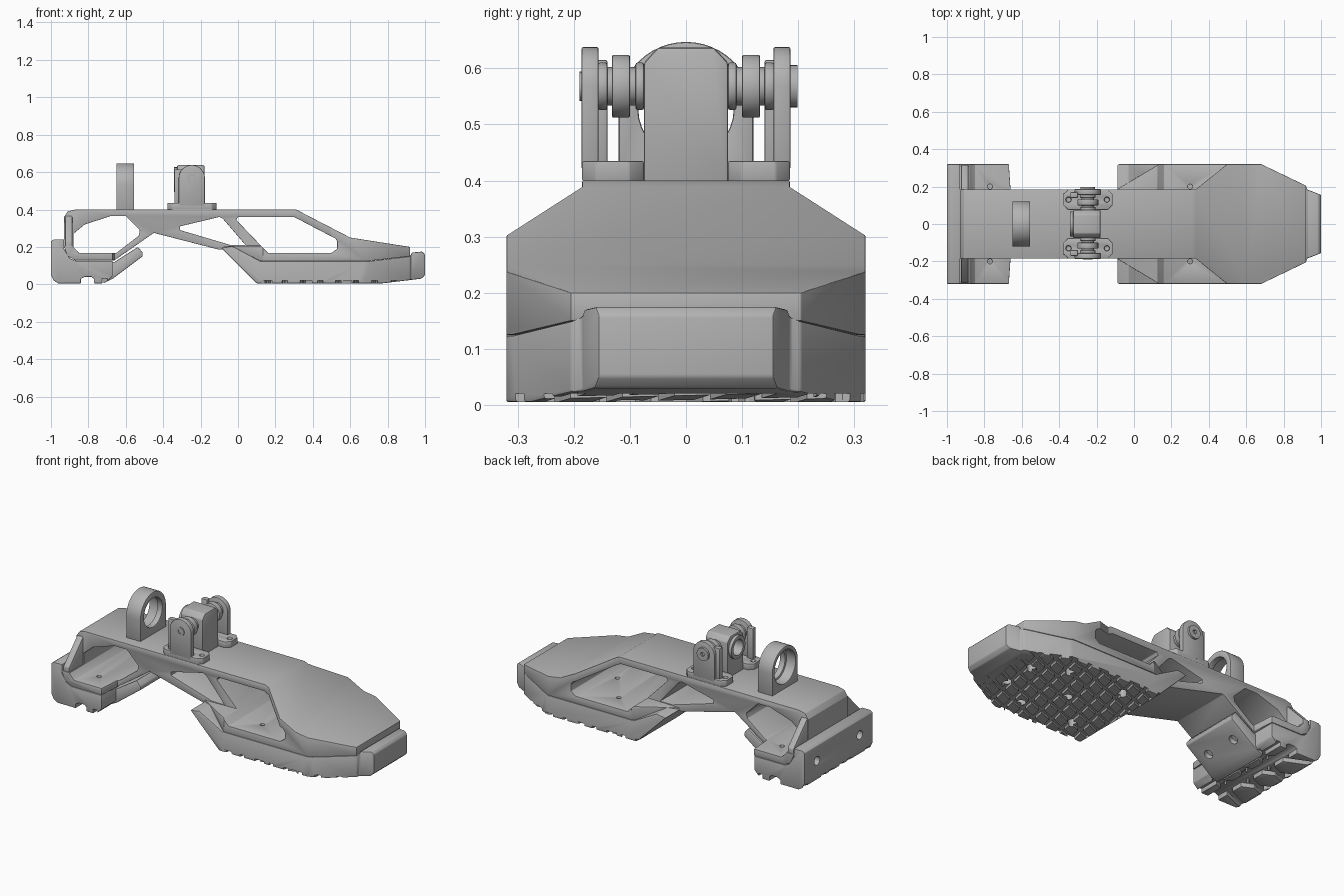
import bpy, bmesh, math
from mathutils import Matrix, Vector

cube = bpy.data.objects.get("Cube")
if cube:
    bpy.data.objects.remove(cube)

grey = bpy.data.materials.new("mid grey")
grey.use_nodes = True
grey.diffuse_color = (0.45, 0.45, 0.45, 1)
grey.node_tree.nodes["Principled BSDF"].inputs["Base Color"].default_value = grey.diffuse_color


def finish(name, bm):
    bmesh.ops.recalc_face_normals(bm, faces=bm.faces)
    mesh = bpy.data.meshes.new(name)
    bm.to_mesh(mesh)
    bm.free()
    mesh.materials.append(grey)
    obj = bpy.data.objects.new(name, mesh)
    bpy.context.collection.objects.link(obj)
    return obj


def add_prism(bm, pts, axis, lo, hi):
    """Extrude a 2D outline along one axis: (x, z) on y, (y, z) on x, (x, y) on z."""
    place = {"x": lambda p, t: (t, p[0], p[1]),
             "y": lambda p, t: (p[0], t, p[1]),
             "z": lambda p, t: (p[0], p[1], t)}[axis]
    a = [bm.verts.new(place(p, lo)) for p in pts]
    b = [bm.verts.new(place(p, hi)) for p in pts]
    bm.faces.new(a)
    bm.faces.new(b[::-1])
    for i in range(len(pts)):
        j = (i + 1) % len(pts)
        bm.faces.new((a[i], a[j], b[j], b[i]))


def prism(name, pts, axis, lo, hi):
    bm = bmesh.new()
    add_prism(bm, pts, axis, lo, hi)
    return finish(name, bm)


def circle(cx, cy, r, n=24):
    return [(cx + r * math.cos(math.tau * i / n), cy + r * math.sin(math.tau * i / n))
            for i in range(n)]


def arch(cx, cy, r, base, n=16):
    arc = [(cx + r * math.cos(math.pi * i / n), cy + r * math.sin(math.pi * i / n))
           for i in range(n + 1)]
    return arc + [(cx - r, base), (cx + r, base)]


def rect(x0, x1, y0, y1):
    return [(x0, y0), (x1, y0), (x1, y1), (x0, y1)]


def mirror(pts):
    return [(x, -y) for x, y in pts]


def boolean(obj, cutter, op="DIFFERENCE"):
    mod = obj.modifiers.new("cut", "BOOLEAN")
    mod.operation, mod.solver, mod.object = op, "EXACT", cutter
    cutter.hide_render = True
    apply(obj)
    bpy.data.objects.remove(cutter)


def apply(obj):
    graph = bpy.context.evaluated_depsgraph_get()
    mesh = bpy.data.meshes.new_from_object(obj.evaluated_get(graph))
    obj.modifiers.clear()
    obj.data = mesh


def cut(obj, outlines, axis, lo, hi):
    bm = bmesh.new()
    for pts in outlines:
        add_prism(bm, pts, axis, lo, hi)
    boolean(obj, finish("cutter", bm))


def smooth(obj, width=0.0):
    if width:
        mod = obj.modifiers.new("edge bevel", "BEVEL")
        mod.width, mod.segments, mod.angle_limit = width, 2, math.radians(35)
        apply(obj)
    bpy.ops.object.select_all(action="DESELECT")
    obj.select_set(True)
    bpy.context.view_layer.objects.active = obj
    bpy.ops.object.shade_smooth_by_angle(angle=math.radians(30))


# Frame: side profile, window openings, then trimmed to its plan shape
frame = prism("frame", [(-.93, .2), (-.93, .36), (-.91, .39), (-.87, .4), (.31, .4), (.6, .25),
                        (.92, .2), (.92, .15), (.7, .125), (.12, .125), (-.05, .185), (-.1, .185),
                        (-.45, .275), (-.66, .128), (-.87, .128), (-.91, .15)], "y", -.32, .32)
windows = [
    [(-.88, .2), (-.88, .27), (-.82, .32), (-.68, .365), (-.6, .365), (-.525, .29), (-.53, .26),
     (-.65, .168), (-.85, .168)],
    [(-.31, .29), (-.31, .31), (-.1, .36), (-.08, .35), (.04, .21), (-.04, .21)],
    [(-.01, .345), (0, .36), (.3, .36), (.52, .245), (.53, .23), (.53, .19), (.5, .168), (.16, .168)]]
cut(frame, windows, "y", -.5, .5)
upper = [(-1.1, .185), (.33, .185), (.51, .33), (.51, .6), (-1.1, .6)]
lower = [(-.67, .33), (-.66, .185), (-.09, .185), (.15, .33), (.15, .6), (-.67, .6)]
toe = [(.68, .32), (.92, .205), (1.1, .12), (1.1, .6), (.68, .6)]
cut(frame, [upper, mirror(upper)], "z", .205, .6)
cut(frame, [lower, mirror(lower)], "z", -.1, .205)
cut(frame, [toe, mirror(toe)], "z", -.1, .6)
cut(frame, [circle(x, y, .013, 12) for x, y in
            [(-.77, .2), (-.77, -.2), (.3, .2), (.3, -.2), (.45, 0)]], "z", .1, .2)
smooth(frame, .005)

# Flared back wall that joins the frame to the heel
wall = prism("heel_wall", [(-.315, .15), (-.315, .23), (-.185, .365), (.185, .365), (.315, .23), (.315, .15)],
             "x", -.925, -.885)
smooth(wall, .005)

# Heel pad with tread grooves and bolt holes
heel = prism("heel_pad", [(-1, .05), (-1, .23), (-.985, .24), (-.93, .24), (-.93, .19), (-.9, .14),
                          (-.87, .126), (-.67, .126), (-.67, .045), (-.71, .005), (-.96, .005), (-.985, .02)],
             "y", -.32, .32)
cut(heel, [[(-.84, -.05), (-.84, .03), (-.82, .04), (-.785, .04), (-.77, .03), (-.77, -.05)],
           rect(-.725, -.7, -.05, .03)], "y", -.5, .5)
for s in (1, -1):
    bars = [[(-1.05, s * (y - .02)), (-1.05, s * (y + .02)), (-.6, s * (y + .22)), (-.6, s * (y + .18))]
            for y in (-.32, -.15, .02)]
    cut(heel, bars, "z", -.1, .03)
cut(heel, [circle(y, .14, .025, 12) for y in (-.2, .2)], "x", -1.1, -.96)
smooth(heel, .006)
lip = prism("heel_lip", [(-.72, .005), (-.67, .03), (-.51, .15), (-.51, .17), (-.535, .2), (-.66, .12), (-.72, .12)],
            "y", -.185, .185)
smooth(lip, .005)
for y in (-.1, .1):
    bm = bmesh.new()
    bmesh.ops.create_cone(bm, cap_ends=True, segments=16, radius1=.025, radius2=.025, depth=.06)
    tilt = Matrix.Translation((-.59, y, .09)) @ Matrix.Rotation(math.radians(-37), 4, "Y")
    bmesh.ops.transform(bm, matrix=tilt, verts=bm.verts)
    boolean(lip, finish("cutter", bm))

# Front sole with stepped toe cap
sole = prism("front_sole", [(-.09, .195), (.1, .005), (.77, .005), (.98, .03), (1, .05), (1, .16), (.985, .175),
                            (.93, .17), (.92, .15), (.7, .124), (.12, .124), (-.03, .205)],
             "y", -.32, .32)
nose = [(.68, .32), (.92, .205), (.925, .185), (1.01, .152), (1.1, .152), (1.1, .6), (.68, .6)]
cut(sole, [nose, mirror(nose)], "z", -.1, .6)
smooth(sole, .005)

# Crossing diagonal grooves and bolt recesses under the sole
for s in (1, -1):
    bars = []
    for i in range(13):
        x = -.18 + i * .095
        bars.append([(x, -.5 * s), (x + .028, -.5 * s), (x + .228, .5 * s), (x + .2, .5 * s)])
    if s < 0:
        bars = [[(.1, y - .013), (1.1, y + .387), (1.1, y + .413), (.1, y + .013)]
                for y in [-.68 + .085 * i for i in range(12)]]
    cut(sole, bars, "z", -.1, .02)
cut(sole, [circle(x, y, .026, 12) for x, y in
           [(.25, .2), (.25, -.2), (.45, 0), (.6, .2), (.6, -.2), (.78, .1), (.78, -.1)]], "z", -.1, .05)
cut(sole, [circle(.09, y, .013, 12) for y in (-.24, .24)], "z", .1, .2)

# Rear ring lug
ring = prism("ring_lug", arch(0, .527, .12, .395, 24), "x", -.65, -.555)
cut(ring, [circle(0, .527, .098, 32)], "x", -.7, -.59)
cut(ring, [circle(0, .527, .085, 32)], "x", -.6, -.5)
smooth(ring, .004)

# Central joint block, bored from the back
block = prism("joint_block", [(-.075, .395), (.075, .395), (.075, .61), (.05, .637), (-.05, .637), (-.075, .61)],
              "x", -.325, -.18)
cut(block, [circle(0, .56, .058, 28)], "x", -.4, -.23)
smooth(block, .005)
collar = prism("joint_collar", circle(0, .56, .066, 28), "x", -.343, -.24)
cut(collar, [circle(0, .56, .046, 28)], "x", -.4, -.2)
smooth(collar)

# Bracket on each side: foot, ear, washers and pin
for side, s in (("left", 1), ("right", -1)):
    def across(a, b):
        return sorted((s * a, s * b))
    foot = prism(side + "_bracket_foot", [(x, s * y) for x, y in
                 [(-.35, .075), (-.14, .075), (-.115, .1), (-.115, .16), (-.14, .185), (-.35, .185),
                  (-.378, .16), (-.378, .1)]], "z", .398, .435)
    cut(foot, [circle(x, s * .13, .014, 12) for x in (-.35, -.145)], "z", .415, .5)
    smooth(foot, .004)
    ear = prism(side + "_bracket_ear", arch(-.247, .568, .07, .42), "y", *across(.156, .186))
    smooth(ear, .003)
    rib = prism(side + "_bracket_rib", rect(-.34, -.3, .42, .615), "y", *across(.14, .17))
    smooth(rib, .004)
    for name, r, a, b in [("pin", .034, .07, .18), ("washer", .056, .1, .132),
                          ("inner_spacer", .042, .075, .09), ("outer_spacer", .042, .14, .157)]:
        smooth(prism(side + "_" + name, circle(-.247, .568, r), "y", *across(a, b)), .003)
    head = prism(side + "_bolt_head", circle(-.247, .568, .038 if s > 0 else .026), "y",
                 *across(.18, .199 if s > 0 else .19))
    cut(head, [circle(-.247, .568, .013, 6)], "y", *across(.183, .22))
    smooth(head)
